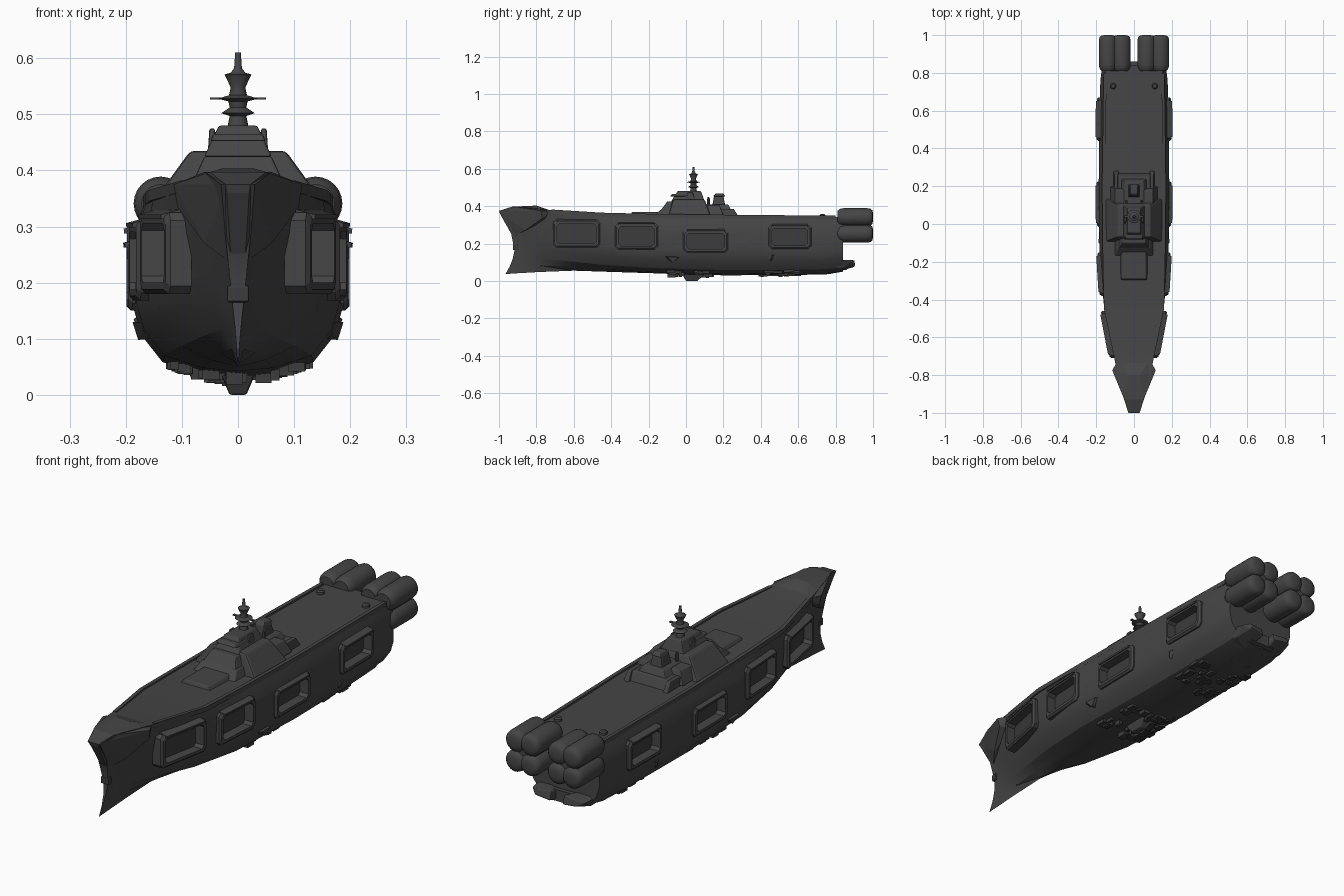
import bpy, bmesh, math, random
from mathutils import Vector

if "Cube" in bpy.data.objects:
    bpy.data.objects.remove(bpy.data.objects["Cube"])

random.seed(4)

def material(name, v):
    m = bpy.data.materials.new(name)
    m.diffuse_color = (v, v, v, 1)
    m.use_nodes = True
    m.node_tree.nodes["Principled BSDF"].inputs["Base Color"].default_value = m.diffuse_color
    return m

GREY = material("hull grey", 0.06)
DARK = material("shadow grey", 0.045)

def finish(name, bm, mat=GREY, smooth=None, bevel=0):
    bmesh.ops.recalc_face_normals(bm, faces=bm.faces)
    me = bpy.data.meshes.new(name)
    bm.to_mesh(me)
    bm.free()
    ob = bpy.data.objects.new(name, me)
    bpy.context.collection.objects.link(ob)
    me.materials.append(mat)
    bpy.ops.object.select_all(action='DESELECT')
    ob.select_set(True)
    bpy.context.view_layer.objects.active = ob
    if bevel:
        b = ob.modifiers.new("bevel", 'BEVEL')
        b.width, b.segments = bevel, 2
    if smooth:
        bpy.ops.object.shade_smooth_by_angle(angle=math.radians(smooth))
    return ob

def wrap(name, pts, mat=GREY, mirror=False, bevel=0):
    """Convex solid around points; mirror adds the same points at -x."""
    bm = bmesh.new()
    for p in pts:
        bm.verts.new(p)
        if mirror:
            bm.verts.new((-p[0], p[1], p[2]))
    bmesh.ops.convex_hull(bm, input=bm.verts)
    bmesh.ops.dissolve_limit(bm, angle_limit=0.02, verts=bm.verts, edges=bm.edges)
    return finish(name, bm, mat, bevel=bevel)

def frustum(name, base, top, mat=GREY, cx=0, bevel=0.004):
    """base/top = (half width, y0, y1, z)"""
    pts = [(cx + s * w, y, z) for w, a, b, z in (base, top) for s in (-1, 1) for y in (a, b)]
    return wrap(name, pts, mat, bevel=bevel)

def lerp_table(t, table):
    for (a, va), (b, vb) in zip(table, table[1:]):
        if t <= b:
            return va + (vb - va) * max(0, (t - a) / (b - a))
    return table[-1][1]

def lathe(name, profile, place, n=20):
    """Turned part; place(u, v, h) maps the ring offset and height to a point."""
    bm = bmesh.new()
    rings = [[bm.verts.new(place(r * math.cos(2 * math.pi * i / n), r * math.sin(2 * math.pi * i / n), h))
              for i in range(n)] for r, h in profile]
    for a, b in zip(rings, rings[1:]):
        for i in range(n):
            bm.faces.new((a[i], a[(i + 1) % n], b[(i + 1) % n], b[i]))
    bm.faces.new(rings[0]); bm.faces.new(rings[-1])
    return finish(name, bm, smooth=40)

def post(name, profile, cx, cy, n=20):
    return lathe(name, profile, lambda u, v, h: (cx + u, cy + v, h), n)

# Hull: full midship section blended into a vee toward the raked bow
FULL = [(0, 0), (.35, .02), (.72, .09), (.92, .24), (1, .4), (1, .75), (.95, .88), (.88, 1)]
VEE = [(0, 0), (.06, .12), (.17, .24), (.34, .38), (.52, .52), (.74, .72), (.9, .9), (1, 1)]
STEM = [(.04, -.015), (.09, .015), (.14, .03), (.22, .04), (.30, 0), (.375, -.05)]
# y, half width, keel z, deck z, vee amount, stem rake
STATIONS = [(-.95, .03, .037, .375, 1, 1), (-.88, .06, .042, .397, 1, .5), (-.78, .092, .048, .385, .8, 0),
            (-.6, .137, .055, .368, .42, 0), (-.45, .166, .05, .358, .2, 0), (-.2, .182, .042, .352, 0, 0),
            (.2, .187, .03, .347, 0, 0), (.6, .183, .032, .342, 0, 0), (.76, .178, .036, .342, 0, 0),
            (.84, .168, .05, .34, 0, 0)]
bm = bmesh.new()
rings = []
for y, w, zk, zd, v, rake in STATIONS:
    half = []
    for (fx, fz), (vx, vz) in zip(FULL, VEE):
        z = zk + (zd - zk) * (fz + (vz - fz) * v)
        half.append((w * (fx + (vx - fx) * v), y + rake * lerp_table(z, STEM), z))
    ring = half[::-1] + [(-x, yy, z) for x, yy, z in half[1:]]
    rings.append([bm.verts.new(p) for p in ring])
for a, b in zip(rings, rings[1:]):
    n = len(a)
    for i in range(n):
        bm.faces.new((a[i], a[(i + 1) % n], b[(i + 1) % n], b[i]))
bm.faces.new(rings[0]); bm.faces.new(rings[-1])
bmesh.ops.triangulate(bm, faces=bm.faces)
hull = finish("hull", bm, smooth=30)

# Side bays: y0, y1, z0, z1, outer x at y0, outer x at y1
BAYS = [(-.71, -.46, .18, .325, .128, .176), (-.38, -.15, .168, .31, .181, .195),
        (-.015, .225, .15, .275, .196, .199), (.44, .67, .17, .30, .198, .196)]

def rect(y0, y1, z0, z1, c):
    return [(y0 + c, z0), (y1 - c, z0), (y1, z0 + c), (y1, z1 - c),
            (y1 - c, z1), (y0 + c, z1), (y0, z1 - c), (y0, z0 + c)]

for k, (y0, y1, z0, z1, xa, xb) in enumerate(BAYS):
    for s, side in ((1, "right"), (-1, "left")):
        def at(y, z, d):
            return (s * (xa + (xb - xa) * (y - y0) / (y1 - y0) + d), y, z)
        m = .02
        inner = rect(y0 + m, y1 - m, z0 + m, z1 - m, .012)
        outer = rect(y0, y1, z0, z1, .014)
        # opening cut into the hull
        cutter = wrap("bay_cutter", [at(y, z, d) for y, z in inner for d in (-.05, .05)])
        mod = hull.modifiers.new("bay", 'BOOLEAN')
        mod.object, mod.solver = cutter, 'EXACT'
        bpy.context.view_layer.objects.active = hull
        bpy.ops.object.modifier_apply(modifier=mod.name)
        bpy.data.objects.remove(cutter)
        # raised frame ring
        bm = bmesh.new()
        loops = [[bm.verts.new(at(y, z, d)) for y, z in pts] for pts, d in
                 ((outer, -.045), (outer, -.008), (rect(y0 + .008, y1 - .008, z0 + .008, z1 - .008, .014), 0),
                  (inner, 0), (inner, -.045))]
        for i in range(5):
            a, b = loops[i], loops[(i + 1) % 5]
            for j in range(8):
                bm.faces.new((a[j], a[(j + 1) % 8], b[(j + 1) % 8], b[j]))
        finish(f"bay_frame_{side}_{k}", bm)
        # dark panel at the back of the bay
        wrap(f"bay_back_{side}_{k}", [at(y, z, d) for y, z in inner for d in (-.049, -.042)], DARK)
        # hood over the bay
        wrap(f"bay_hood_{side}_{k}", [at(y, z, d) for y in (y0 + .02, y1 - .02)
                                      for z, d in ((z1 - .012, .005), (z1 - .004, .006), (z1 + .006, -.03), (z1 - .012, -.03))])

# Flared bow head
wrap("bow_flare", [(.022, -1, .375), (.02, -.995, .36), (.012, -.925, .235), (.06, -.86, .27), (.108, -.768, .335),
                   (.115, -.775, .375), (.05, -.93, .397), (.085, -.72, .375), (.07, -.74, .33), (.03, -.8, .403)], mirror=True)
frustum("bow_port", (.02, -.925, -.9, .165), (.02, -.925, -.9, .195), DARK)

# Gunwale strips along the deck edge, and bollards near the stern
for s in (-1, 1):
    path = [(-.72, .098, .374), (-.45, .155, .357), (-.2, .161, .351), (.2, .165, .346), (.8, .157, .341)]
    for i, (a, b) in enumerate(zip(path, path[1:])):
        wrap(f"gunwale_{i}", [(s * (x + dx), y, z + dz) for y, x, z in (a, b) for dx in (-.012, .004) for dz in (-.012, .008)])
    post("deck_bollard", [(.016, .33), (.016, .352), (.01, .358)], s * .11, .73, 12)

# Superstructure
frustum("foredeck_ramp", (.075, -.30, -.08, .345), (.062, -.29, -.1, .368))
frustum("tower_base", (.105, -.18, .27, .34), (.085, -.13, .25, .385))
frustum("tower_front_step", (.085, -.14, .1, .37), (.06, -.1, .08, .425))
frustum("tower_side_blocks", (.165, -.10, .14, .325), (.085, -.07, .1, .435), bevel=.008)
frustum("tower_shoulders", (.125, -.09, .2, .35), (.1, -.06, .18, .405))
frustum("bridge", (.06, -.08, .1, .425), (.034, -.045, .08, .48))
frustum("bridge_visor", (.05, -.085, .0, .452), (.044, -.075, .0, .465))
frustum("aft_house", (.07, .08, .24, .38), (.05, .1, .225, .41))
frustum("aft_turret", (.03, .14, .21, .40), (.022, .15, .2, .455))
frustum("aft_turret_cap", (.024, .145, .21, .452), (.018, .16, .2, .468))
for s in (-1, 1):
    frustum("bridge_wing", (.008, .0, .05, .43), (.005, .01, .035, .475), cx=s * .046)
    frustum("rear_prong", (.013, .15, .285, .34), (.01, .16, .255, .385), cx=s * .095)
    post("aft_post", [(.007, .4), (.007, .44), (.003, .45)], s * .04, .12, 8)

# Mast with stacked discs
post("mast", [(.02, .47), (.015, .497), (.03, .502), (.015, .512), (.017, .523), (.036, .528), (.016, .534),
              (.013, .548), (.024, .571), (.013, .574), (.007, .582), (.005, .61)], 0, .04)
frustum("mast_yard", (.05, .034, .046, .526), (.05, .034, .046, .53), bevel=0)

# Engines: two clusters of four merged barrels with rounded ends
BARREL = [(.034, .81), (.045, .825), (.048, .845), (.048, .97), (.045, .987), (.037, .996), (.02, 1)]
for s, side in ((1, "right"), (-1, "left")):
    for x in (.066, .138):
        for z in (.253, .341):
            lathe(f"engine_{side}", BARREL, lambda u, v, h: (s * x + u, h, z + v), 24)
    frustum(f"engine_core_{side}", (.058, .81, .985, .235), (.058, .81, .985, .36), cx=s * .102, bevel=.012)
    # lower stern sponson
    wrap(f"stern_sponson_{side}", [(s * x, y, z) for x, y, z in
         ((.03, .6, .045), (.15, .6, .1), (.16, .68, .1), (.16, .68, .118), (.03, .9, .075), (.1, .905, .085),
          (.13, .88, .1), (.1, .9, .11), (.03, .89, .112), (.12, .83, .065), (.05, .8, .045))], bevel=.004)
    # fin and spike low on the hull side
    wrap("side_fin", [(s * x, y, z) for x, y, z in
         ((.16, -.12, .13), (.16, -.03, .13), (.188, -.1, .13), (.184, -.04, .128), (.178, -.07, .098), (.15, -.07, .1))])
    wrap("stern_spike", [(s * x, y, z) for x, y, z in
         ((.165, .42, .15), (.165, .5, .15), (.178, .45, .11), (.16, .46, .1), (.186, .46, .135))])
wrap("stern_keel", [(.05, .7, .035), (.06, .86, .06), (.06, .86, .11), (.05, .7, .1)], mirror=True)

# Machinery clusters under the keel
def belly(x):
    return lerp_table(abs(x), [(0, .031), (.065, .037), (.135, .059), (.172, .105)])

for name, ya, yb, xm, count, drop in (("belly_gear", -.1, .15, .115, 50, .012), ("aft_belly_gear", .4, .62, .12, 40, .004)):
    bm = bmesh.new()
    for _ in range(count):
        x, y = random.uniform(-xm, xm), random.uniform(ya, yb)
        deep = drop * (1 - abs(x) / xm)
        size = Vector((random.uniform(.012, .03), random.uniform(.015, .045), .014 + 2 * random.uniform(0, deep)))
        vs = bmesh.ops.create_cube(bm, size=1)["verts"]
        for v in vs:
            v.co = Vector((v.co.x * size.x + x, v.co.y * size.y + y, v.co.z * size.z + belly(x)))
    finish(name, bm, DARK)
frustum("keel_pod", (.015, .0, .06, .0), (.03, -.02, .1, .035))
